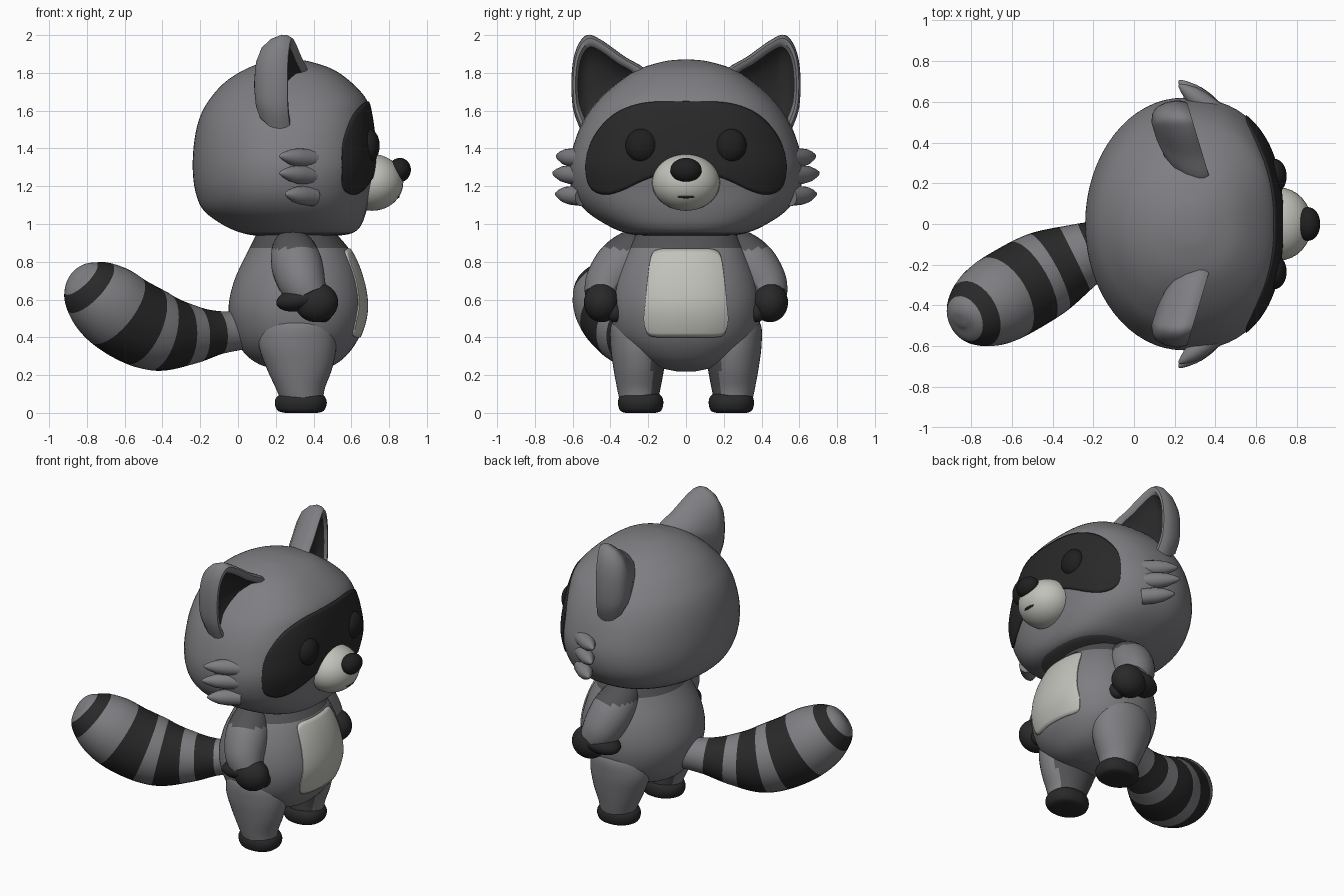
import bpy, bmesh, math
from mathutils import Vector, Matrix

if "Cube" in bpy.data.objects:
    bpy.data.objects.remove(bpy.data.objects["Cube"])


def material(name, rgb):
    m = bpy.data.materials.new(name)
    m.use_nodes = True
    m.diffuse_color = (*rgb, 1)
    bsdf = m.node_tree.nodes["Principled BSDF"]
    bsdf.inputs["Base Color"].default_value = (*rgb, 1)
    bsdf.inputs["Roughness"].default_value = 0.8
    return m


FUR = material("grey fur", (0.21, 0.21, 0.225))
SHADE = material("deep grey fur", (0.085, 0.085, 0.09))
DARK = material("charcoal fur", (0.022, 0.022, 0.022))
BLACK = material("black", (0.014, 0.014, 0.014))
CREAM = material("pale fur", (0.54, 0.54, 0.50))


def finish(name, bm, mats, rule=None, normals=True, angle=50):
    if normals:
        bmesh.ops.recalc_face_normals(bm, faces=bm.faces)
    bm.normal_update()
    for f in bm.faces:
        if rule:
            f.material_index = int(rule(f.calc_center_median(), f.normal))
    mesh = bpy.data.meshes.new(name)
    bm.to_mesh(mesh)
    bm.free()
    for m in mats:
        mesh.materials.append(m)
    ob = bpy.data.objects.new(name, mesh)
    bpy.context.collection.objects.link(ob)
    bpy.ops.object.select_all(action="DESELECT")
    ob.select_set(True)
    bpy.context.view_layer.objects.active = ob
    bpy.ops.object.shade_smooth_by_angle(angle=math.radians(angle))
    return ob


def resample(rows, n=6):
    """Smooth curve through rows of numbers."""
    rows = [rows[0], *rows, rows[-1]]
    out = []
    for a, b, c, d in zip(rows, rows[1:], rows[2:], rows[3:]):
        for i in range(n):
            t = i / n
            out.append([q + t * (r - p) / 2 + t * t * (2 * p - 5 * q + 4 * r - s) / 2
                        + t ** 3 * (3 * q - p - 3 * r + s) / 2
                        for p, q, r, s in zip(a, b, c, d)])
    return out + [list(rows[-1])]


def lookup(rows, key):
    for a, b in zip(rows, rows[1:]):
        if key <= b[0]:
            t = max(0, (key - a[0]) / max(b[0] - a[0], 1e-6))
            return [p + t * (q - p) for p, q in zip(a, b)]
    return rows[-1]


def loft(name, rings, mats, rule=None):
    bm = bmesh.new()
    loops = [[bm.verts.new(p) for p in r] for r in rings]
    n = len(loops[0])
    for a, b in zip(loops, loops[1:]):
        for i in range(n):
            j = (i + 1) % n
            bm.faces.new((a[i], a[j], b[j], b[i]))
    for end in (loops[0], loops[-1]):
        pole = bm.verts.new(sum((v.co for v in end), Vector()) / n)
        for i in range(n):
            bm.faces.new((end[i], end[(i + 1) % n], pole))
    return finish(name, bm, mats, rule)


def spow(v, p):
    return math.copysign(abs(v) ** p, v)


def sections(rows, front=2.0, count=64, cy=0):
    """Horizontal rounded sections from rows of z, back, front, half width."""
    rings = []
    for z, x0, x1, ry in rows:
        ring = []
        for i in range(count):
            c, s = math.cos(math.tau * i / count), math.sin(math.tau * i / count)
            p = 2 / (front if c > 0 else 2)
            ring.append(Vector(((x0 + x1) / 2 + (x1 - x0) / 2 * spow(c, p),
                                cy + ry * spow(s, p), z)))
        rings.append(ring)
    return rings


def tube(path, ref, count=32):
    pts = [Vector(p[:3]) for p in path]
    rings = []
    for i, p in enumerate(pts):
        t = (pts[min(i + 1, len(pts) - 1)] - pts[max(i - 1, 0)]).normalized()
        u = t.cross(Vector(ref)).normalized()
        v = u.cross(t)
        r = path[i][3]
        rings.append([p + r * (math.cos(a) * u + math.sin(a) * v)
                      for a in (math.tau * k / count for k in range(count))])
    return rings


def ball(name, loc, size, mat, tilt=0):
    bm = bmesh.new()
    bmesh.ops.create_uvsphere(bm, u_segments=32, v_segments=20, radius=1)
    bm.transform(Matrix.Translation(loc) @ Matrix.Rotation(tilt, 4, "Y")
                 @ Matrix.Diagonal((*size, 1)))
    return finish(name, bm, [mat])


def plate(name, edge, rows, power, mat, lift=0.008):
    """Thin patch following the front of a lofted form; edge is |y|, top, bottom."""
    edge = resample(edge)
    width, nu, nv = edge[-1][0], 64, 20
    bm = bmesh.new()
    grid = []
    for i in range(nu + 1):
        y = width * math.sin(math.pi * (i / nu - 0.5))
        _, top, bottom = lookup(edge, abs(y))
        col = []
        for j in range(nv + 1):
            z = bottom + (top - bottom) * j / nv
            _, x0, x1, ry = lookup(rows, z)
            k = max(0, 1 - (abs(y) / ry) ** power) ** (1 / power)
            col.append(bm.verts.new(((x0 + x1) / 2 + (x1 - x0) / 2 * k + lift, y, z)))
        grid.append(col)
    for a, b in zip(grid, grid[1:]):
        for j in range(nv):
            bm.faces.new((a[j], b[j], b[j + 1], a[j + 1]))
    bmesh.ops.remove_doubles(bm, verts=bm.verts, dist=1e-5)
    ob = finish(name, bm, [mat], normals=False)
    mod = ob.modifiers.new("thickness", "SOLIDIFY")
    mod.thickness, mod.offset = 0.009, -1


# Head with face mask
head = resample([(0.935, 0.12, 0.5, 0.2), (0.95, 0.03, 0.6, 0.31), (0.99, -0.07, 0.65, 0.41),
                 (1.07, -0.18, 0.68, 0.53), (1.17, -0.225, 0.70, 0.6), (1.3, -0.24, 0.725, 0.62),
                 (1.45, -0.23, 0.72, 0.585), (1.57, -0.2, 0.705, 0.53), (1.66, -0.15, 0.68, 0.46),
                 (1.75, -0.07, 0.6, 0.36), (1.82, 0.04, 0.5, 0.25), (1.86, 0.15, 0.38, 0.12),
                 (1.87, 0.22, 0.31, 0.04)])
loft("head", sections(head, 2.5), [FUR, SHADE], lambda c, n: c.z < 0.955)
plate("face_mask", [(0, 1.65, 1.3), (0.2, 1.645, 1.24), (0.33, 1.61, 1.18), (0.42, 1.55, 1.155),
                    (0.49, 1.46, 1.175), (0.525, 1.37, 1.23), (0.535, 1.3, 1.3)], head, 2.5, DARK)

# Muzzle, nose and mouth
ball("muzzle", (0.71, 0, 1.22), (0.165, 0.18, 0.15), CREAM)
ball("nose", (0.855, 0, 1.285), (0.06, 0.083, 0.065), BLACK, 0.2)
ball("mouth", (0.838, 0, 1.145), (0.018, 0.05, 0.01), DARK)

# Body with belly patch
body = resample([(0.22, 0.27, 0.38, 0.05), (0.25, 0.13, 0.5, 0.18), (0.31, 0.04, 0.58, 0.29),
                 (0.41, -0.02, 0.645, 0.37), (0.55, -0.05, 0.68, 0.4), (0.7, -0.02, 0.66, 0.38),
                 (0.85, 0.05, 0.6, 0.32), (0.97, 0.11, 0.5, 0.26)])
loft("body", sections(body, 2.2), [FUR, SHADE], lambda c, n: c.z > 0.875)
plate("belly_patch", [(0, 0.87, 0.4), (0.08, 0.87, 0.4), (0.15, 0.865, 0.4), (0.185, 0.83, 0.405),
                      (0.205, 0.7, 0.42), (0.22, 0.55, 0.46), (0.225, 0.5, 0.5)],
      body, 2.2, CREAM, 0.009)

# Tail with dark bands
tail = resample([(0.05, -0.02, 0.44, 0.1), (-0.1, -0.08, 0.425, 0.115), (-0.25, -0.15, 0.415, 0.16),
                 (-0.42, -0.235, 0.43, 0.21), (-0.58, -0.325, 0.5, 0.22),
                 (-0.7, -0.395, 0.59, 0.21), (-0.79, -0.445, 0.67, 0.165),
                 (-0.84, -0.47, 0.72, 0.1), (-0.855, -0.48, 0.735, 0.03)], 8)
bands = [(-0.2, -0.09), (-0.4, -0.28), (-0.64, -0.5), (-0.83, -0.775)]
axis = [Vector(p[:3]) for p in tail]


def in_band(c, n):
    x = min(axis, key=lambda p: (p - c + n * 0.15).length).x
    return any(a <= x <= b for a, b in bands)


rings = tube(tail, (0, 0, 1))
tail_ob = loft("tail", rings, [FUR, DARK])
for f in tail_ob.data.polygons:
    x = axis[min(f.index // 32, len(axis) - 1)].x if f.index < 32 * (len(axis) - 1) else 0
    f.material_index = int(any(a <= x <= b for a, b in bands))

# Paired parts
ear_edge = resample([(0.56, 1.5), (0.6, 1.62), (0.605, 1.8), (0.58, 1.93), (0.525, 2.0),
                     (0.45, 1.975), (0.33, 1.89), (0.2, 1.8), (0.22, 1.66), (0.38, 1.5),
                     (0.56, 1.5)], 5)[:-1]
ear_steps = [(0.2, -0.15), (0.5, -0.135), (0.75, -0.105), (0.92, -0.055), (1.0, 0), (0.99, 0.03),
             (0.93, 0.055), (0.84, 0.055), (0.76, 0.035), (0.7, 0.01), (0.4, -0.02), (0.1, -0.03)]

for side, s in (("left", 1), ("right", -1)):
    # Cupped ears
    rings = []
    for k, dx in ear_steps:
        ring = []
        for y, z in ear_edge:
            y, z = 0.47 + (y - 0.47) * k, 1.74 + (z - 1.74) * k
            ring.append(Vector((0.25 + (0.45 - y) * 0.3 + dx, s * y, z)))
        rings.append(ring)
    ear = loft(side + "_ear", rings, [FUR, DARK])
    n = len(ear_edge)
    for f in ear.data.polygons:
        f.material_index = int(8 * n <= f.index < 11 * n or f.index >= 12 * n)

    # Eyes and cheek tufts
    ball(side + "_eye", (0.69, s * 0.235, 1.415), (0.06, 0.085, 0.09), BLACK)
    for i, (tx, ty, tz) in enumerate([(0.22, 0.685, 1.36), (0.22, 0.705, 1.27), (0.25, 0.69, 1.16)]):
        root, tip = Vector((0.4, s * 0.55, tz - 0.015)), Vector((tx, s * ty, tz))
        path = [(*root.lerp(tip, t), r) for t, r in
                ((0, 0.05), (0.4, 0.05), (0.65, 0.042), (0.85, 0.025), (0.96, 0.012), (1, 0.003))]
        loft(f"{side}_cheek_tuft_{i + 1}", tube(path, (0, 0, 1), 16), [FUR])

    # Arms and paws
    arm = resample([(0.29, s * 0.2, 0.93, 0.06), (0.29, s * 0.25, 0.88, 0.11),
                    (0.31, s * 0.34, 0.79, 0.135), (0.34, s * 0.41, 0.69, 0.125),
                    (0.38, s * 0.44, 0.61, 0.1)])
    loft(side + "_arm", tube(arm, (1, 0, 0)), [FUR, SHADE],
         lambda c, n: c.z > 0.87 or n.y * s < -0.35)
    ball(side + "_paw", (0.415, s * 0.445, 0.585), (0.115, 0.095, 0.105), DARK)
    ball(side + "_paw_cuff", (0.34, s * 0.435, 0.605), (0.14, 0.1, 0.065), DARK, -0.2)
    ball(side + "_thumb", (0.45, s * 0.375, 0.535), (0.05, 0.045, 0.055), DARK)

    # Legs and feet
    leg = resample([(0.06, 0.23, 0.45, 0.1), (0.13, 0.2, 0.46, 0.115), (0.24, 0.15, 0.5, 0.135),
                    (0.36, 0.11, 0.52, 0.15), (0.47, 0.13, 0.5, 0.145), (0.54, 0.2, 0.42, 0.08)])
    loft(side + "_leg", sections(leg, count=40, cy=s * 0.25), [FUR, SHADE],
         lambda c, n: n.y * s < -0.6)
    foot = resample([(0.0, 0.25, 0.42, 0.08), (0.012, 0.21, 0.455, 0.108), (0.05, 0.195, 0.47, 0.12),
                     (0.085, 0.205, 0.46, 0.113), (0.105, 0.24, 0.43, 0.09)])
    loft(side + "_foot", sections(foot, 2.4, 40, s * 0.24), [DARK])
